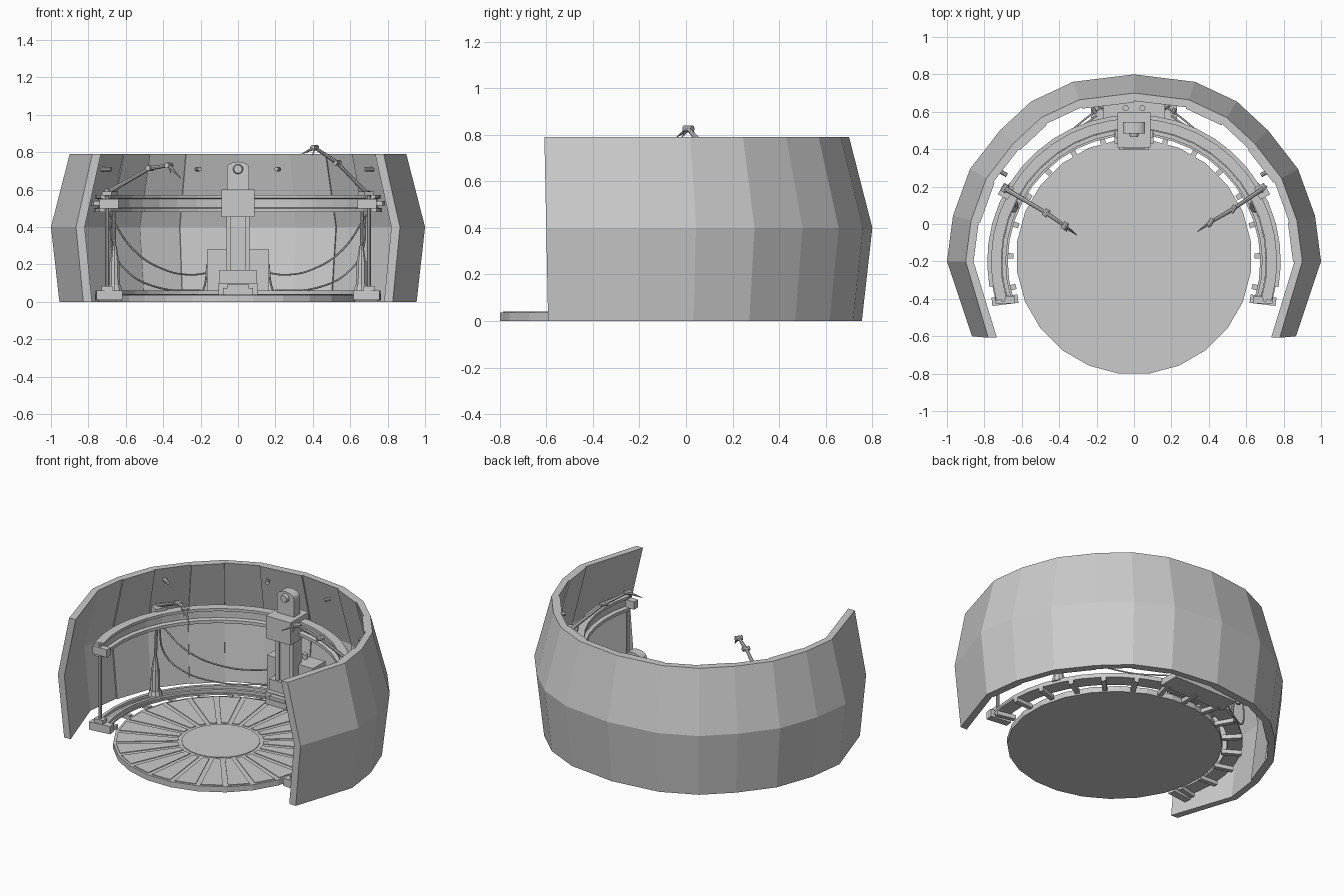
import bpy, bmesh, math
from mathutils import Vector, Matrix

if "Cube" in bpy.data.objects:
    bpy.data.objects.remove(bpy.data.objects["Cube"])

C = Vector((0, -0.2))


def finish(name, bm):
    bmesh.ops.recalc_face_normals(bm, faces=bm.faces)
    me = bpy.data.meshes.new(name)
    bm.to_mesh(me)
    bm.free()
    ob = bpy.data.objects.new(name, me)
    bpy.context.collection.objects.link(ob)
    return ob


def loft(name, rings):
    """Join closed cross-sections into one capped solid."""
    bm = bmesh.new()
    rows = [[bm.verts.new(p) for p in ring] for ring in rings]
    n = len(rows[0])
    for a, b in zip(rows, rows[1:]):
        for i in range(n):
            bm.faces.new((a[i], a[(i + 1) % n], b[(i + 1) % n], b[i]))
    bm.faces.new(rows[0])
    bm.faces.new(rows[-1])
    return finish(name, bm)


def box(name, lo, hi, angle=0.0):
    """Box from corner to corner, turned about its own centre."""
    lo, hi = Vector(lo), Vector(hi)
    bm = bmesh.new()
    bmesh.ops.create_cube(bm, size=1, matrix=Matrix.Translation((lo + hi) / 2)
                          @ Matrix.Rotation(angle, 4, 'Z')
                          @ Matrix.Diagonal((*(hi - lo), 1)))
    return finish(name, bm)


def rod(name, a, b, r1, r2=None, n=10):
    a, b = Vector(a), Vector(b)
    d = b - a
    bm = bmesh.new()
    bmesh.ops.create_cone(bm, cap_ends=True, segments=n, radius1=r1,
                          radius2=r1 if r2 is None else r2, depth=d.length,
                          matrix=Matrix.Translation((a + b) / 2)
                          @ d.to_track_quat('Z', 'Y').to_matrix().to_4x4())
    return finish(name, bm)


def arc(name, profile, a0, a1, steps):
    """Sweep an (r, z) profile around the ring centre."""
    rings = []
    for k in range(steps + 1):
        t = math.radians(a0 + (a1 - a0) * k / steps)
        rings.append([(r * math.cos(t), C.y + r * math.sin(t), z) for r, z in profile])
    return loft(name, rings)


def cable(name, pts, r=0.005):
    cu = bpy.data.curves.new(name, 'CURVE')
    cu.dimensions = '3D'
    cu.bevel_depth = r
    cu.bevel_resolution = 1
    cu.resolution_u = 6
    sp = cu.splines.new('BEZIER')
    sp.bezier_points.add(len(pts) - 1)
    for bp, p in zip(sp.bezier_points, pts):
        bp.co = p
        bp.handle_left_type = bp.handle_right_type = 'AUTO'
    ob = bpy.data.objects.new(name, cu)
    bpy.context.collection.objects.link(ob)


# Faceted curved wall, bulging at mid height
half = [(0.866, -0.6), (1.0, -0.2), (0.968, 0.043), (0.877, 0.294),
        (0.717, 0.5), (0.55, 0.655), (0.326, 0.76)]
path = half + [(0, 0.8)] + [(-x, y) for x, y in reversed(half)]


def wall_point(i, level, depth):
    s, z = ((0.955, 0.0), (1.0, 0.4), (0.9, 0.79))[level]
    x, y = path[i]
    if i in (0, len(path) - 1):
        return (x * s - math.copysign(depth * 1.1, x), y - 0.008 * (level - 1), z)
    p = Vector((x, y)) - C
    p = C + p * s - p.normalized() * depth
    return (p.x, p.y, z)


def wall_ring(i, d0, d1):
    return ([wall_point(i, k, d0) for k in (0, 1, 2)]
            + [wall_point(i, k, d1) for k in (2, 1, 0)])


loft("curved_wall", [wall_ring(i, 0, 0.042) for i in range(len(path))])
for i in range(1, len(path) - 2, 2):
    loft("wall_inner_panel", [wall_ring(j, 0.03, 0.05) for j in (i, i + 1)])
for s in (-1, 1):
    for x, y in ((0.22, 0.62), (0.73, 0.29)):
        rod("wall_bolt", (s * x, y, 0.71), (s * x * 0.93, y - 0.03, 0.71), 0.012)

# Round platform with thin radial slats
DC = Vector((0, -0.175, 0))
bm = bmesh.new()
bmesh.ops.create_cone(bm, cap_ends=True, segments=24, radius1=0.63, radius2=0.63, depth=0.036,
                      matrix=Matrix.Translation(DC + Vector((0, 0, 0.018)))
                      @ Matrix.Rotation(math.radians(7.5), 4, 'Z'))
finish("platform", bm)
for k in range(24):
    t = math.tau * k / 24
    u, v = Vector((math.cos(t), math.sin(t), 0)), Vector((-math.sin(t), math.cos(t), 0))
    loft("platform_slat", [[DC + u * r + v * w * q + Vector((0, 0, z))
                            for q, z in ((-1, 0.03), (1, 0.03), (1, 0.04), (-1, 0.04))]
                           for r, w in ((0.25, 0.02), (0.61, 0.065))])
rod("platform_hub", DC + Vector((0, 0, 0.03)), DC + Vector((0, 0, 0.04)), 0.23, n=24)

# Floor track: plate, two rails and sleepers
arc("track_plate", [(0.675, 0.03), (0.765, 0.03), (0.765, 0.042), (0.675, 0.042)], -17, 197, 24)
for r in (0.685, 0.74):
    arc("track_rail", [(r, 0.04), (r + 0.02, 0.04), (r + 0.02, 0.06), (r, 0.06)], -17, 197, 24)
for k in range(15):
    t = math.radians(-12 + 204 * k / 14)
    p = Vector((0.705 * math.cos(t), C.y + 0.705 * math.sin(t)))
    box("track_sleeper", (p.x - 0.06, p.y - 0.014, 0.005), (p.x + 0.06, p.y + 0.014, 0.032), t)

# Raised rail: web with upper and lower flanges
arc("upper_rail", [(0.705, 0.48), (0.77, 0.48), (0.77, 0.50), (0.745, 0.505), (0.745, 0.55),
                   (0.765, 0.555), (0.765, 0.572), (0.71, 0.572), (0.71, 0.555),
                   (0.728, 0.55), (0.728, 0.505), (0.705, 0.50)], -16, 196, 24)
arc("upper_rail_guide", [(0.771, 0.515), (0.785, 0.515), (0.785, 0.54), (0.735, 0.54),
                         (0.735, 0.515)], -10, 190, 24)

# Parts on both sides: end posts, struts, jointed arms, hanging cables
arms = {-1: [(0.69, 0.19, 0.59), (0.47, 0.06, 0.715), (0.37, -0.01, 0.73), (0.305, -0.06, 0.66)],
        1: [(0.69, 0.19, 0.58), (0.53, 0.08, 0.745), (0.41, 0.01, 0.825), (0.34, -0.04, 0.79)]}
for s in (-1, 1):
    box("post_foot", (s * 0.69 - 0.07, -0.43, 0.01), (s * 0.69 + 0.07, -0.385, 0.06), -s * 0.12)
    box("post_socket", (s * 0.7 - 0.03, -0.425, 0.05), (s * 0.7 + 0.03, -0.38, 0.085))
    rod("end_post", (s * 0.7, -0.405, 0.05), (s * 0.7, -0.405, 0.57), 0.011)
    box("post_bracket", (s * 0.69 - 0.05, -0.425, 0.5), (s * 0.69 + 0.05, -0.385, 0.55))

    sx, sy = s * 0.66, 0.1
    rod("strut_base", (sx, sy, 0.05), (sx, sy, 0.09), 0.045, 0.035)
    rod("strut_tube", (sx, sy, 0.08), (sx, sy, 0.22), 0.03, 0.027)
    rod("strut_collar", (sx, sy, 0.22), (sx, sy, 0.3), 0.024, 0.012)
    rod("strut_rod", (sx, sy, 0.28), (s * 0.665, sy + 0.02, 0.5), 0.009)

    pts = [Vector((s * x, y, z)) for x, y, z in arms[s]]
    box("arm_mount", (s * 0.685 - 0.03, 0.14, 0.48), (s * 0.685 + 0.03, 0.21, 0.59), s * 0.5)
    for a, b, r1, r2 in zip(pts, pts[1:], (0.013, 0.012, 0.011), (0.01, 0.009, 0.002)):
        rod("arm_link", a, b, r1, r2, 8)
    for p in pts[:3]:
        rod("arm_joint", p + Vector((0.012, 0.018, 0)), p - Vector((0.012, 0.018, 0)), 0.015)
    rod("arm_finger", pts[2], pts[2] + Vector((-s * 0.01, -0.03, -0.04)), 0.007, 0.002, 6)

    cable("upper_cable", [(s * 0.69, 0.19, 0.47), (s * 0.56, 0.3, 0.28), (s * 0.4, 0.44, 0.175),
                          (s * 0.25, 0.57, 0.145), (s * 0.165, 0.63, 0.155)])
    cable("lower_cable", [(s * 0.68, 0.17, 0.46), (s * 0.67, 0.2, 0.29), (s * 0.6, 0.27, 0.17),
                          (s * 0.42, 0.42, 0.075), (s * 0.2, 0.58, 0.06)])
    cable("box_cable", [(s * 0.19, 0.63, 0.05), (s * 0.175, 0.62, 0.1), (s * 0.165, 0.61, 0.2)])

# Rear cabinet and its floor plate
box("rear_plate", (-0.23, 0.52, 0.01), (0.23, 0.655, 0.05))
box("rear_cabinet", (-0.165, 0.53, 0.05), (0.165, 0.655, 0.28))
for s in (-1, 1):
    rod("cabinet_knob", (s * 0.045, 0.62, 0.27), (s * 0.045, 0.62, 0.31), 0.016, n=12)

# Tower: base, column, carriage and top plate
box("tower_base", (-0.105, 0.43, 0.035), (0.105, 0.58, 0.1))
box("tower_base_upper", (-0.1, 0.46, 0.1), (0.1, 0.58, 0.17))
box("base_step", (-0.08, 0.395, 0.04), (0.08, 0.45, 0.075))
box("base_latch", (-0.055, 0.4, 0.05), (0.055, 0.45, 0.095))
box("tower_column", (-0.06, 0.485, 0.05), (0.06, 0.56, 0.6))
for s in (-1, 1):
    box("column_guide", (s * 0.05 - 0.012, 0.47, 0.17), (s * 0.05 + 0.012, 0.5, 0.6))
box("carriage", (-0.088, 0.41, 0.455), (0.088, 0.595, 0.6))
t = [math.pi * k / 8 for k in range(9)]
outline = [(0.06, 0.6)] + [(0.06 * math.cos(a), 0.715 + 0.035 * math.sin(a)) for a in t] + [(-0.06, 0.6)]
loft("tower_top", [[(x, y, z) for x, z in outline] for y in (0.485, 0.545)])
rod("tower_dial", (0, 0.49, 0.71), (0, 0.465, 0.71), 0.028, 0.022, 14)
